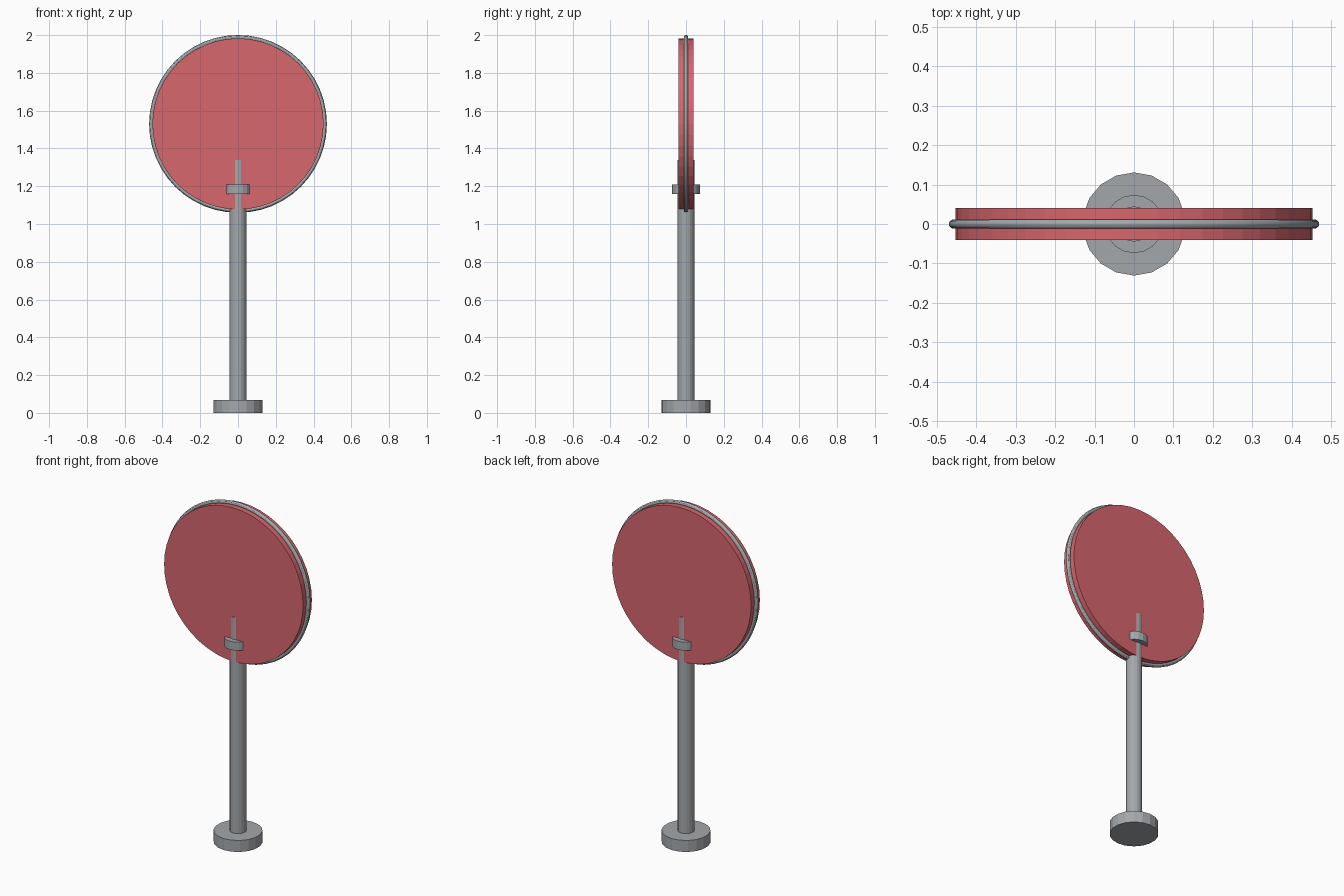
import bpy
from math import pi

cube = bpy.data.objects.get("Cube")
if cube:
    bpy.data.objects.remove(cube, do_unlink=True)


def material(name, color):
    mat = bpy.data.materials.new(name)
    mat.use_nodes = True
    mat.diffuse_color = color
    mat.node_tree.nodes["Principled BSDF"].inputs["Base Color"].default_value = color
    return mat


def finish(name, mat):
    obj = bpy.context.object
    obj.name = obj.data.name = name
    obj.data.materials.append(mat)
    return obj


def cylinder(name, mat, radius, low, high, sides=18):
    bpy.ops.mesh.primitive_cylinder_add(
        vertices=sides, radius=radius, depth=high - low, location=(0, 0, (low + high) / 2))
    return finish(name, mat)


steel = material("steel grey", (0.37, 0.39, 0.41, 1))
red = material("soft red", (0.68, 0.135, 0.155, 1))

# Stand: round foot, post and clamp collar
cylinder("foot", steel, 0.131, 0, 0.068)
cylinder("post", steel, 0.0447, 0.068, 1.34)
cylinder("collar", steel, 0.074, 1.16, 1.21)

# Upright sign disc
centre = (0, 0, 1.53)
bpy.ops.mesh.primitive_cylinder_add(
    vertices=48, radius=0.453, depth=0.082, location=centre, rotation=(pi / 2, 0, 0))
finish("sign_disc", red)

# Thin rim around the middle of the disc edge
bpy.ops.mesh.primitive_torus_add(
    major_segments=48, minor_segments=12, major_radius=0.459, minor_radius=0.0115,
    location=centre, rotation=(pi / 2, 0, 0))
finish("rim", steel)
bpy.ops.object.shade_smooth_by_angle()
